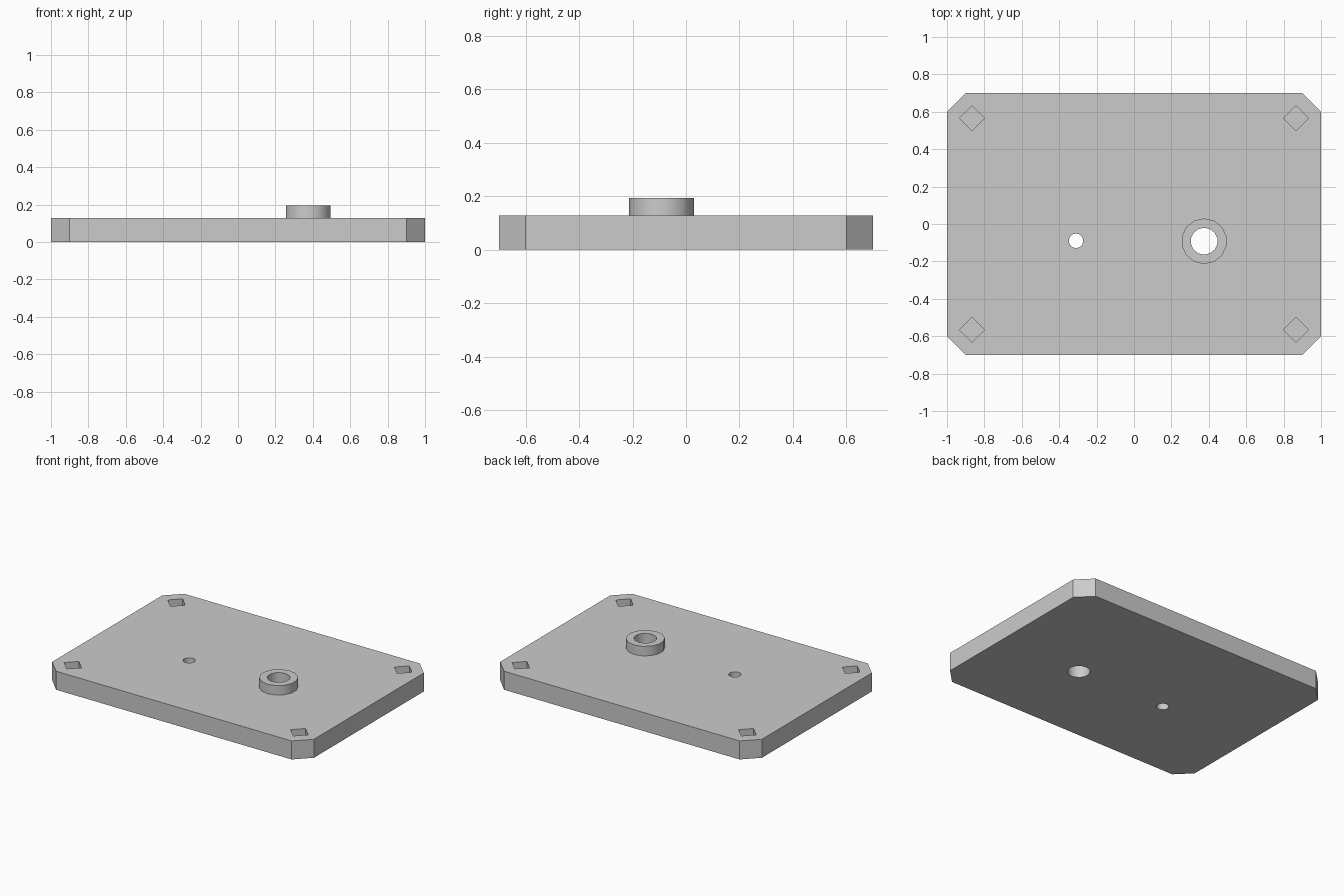
import bpy, bmesh, math

cube = bpy.data.objects.get("Cube")
if cube:
    bpy.data.objects.remove(cube, do_unlink=True)

grey = bpy.data.materials.new("plain_grey")
grey.use_nodes = True
colour = (0.6, 0.6, 0.6, 1)
grey.diffuse_color = colour
grey.node_tree.nodes["Principled BSDF"].inputs["Base Color"].default_value = colour

HX, HY, CUT, TOP, BOSS_TOP = 1.0, 0.7, 0.1, 0.128, 0.194
BOSS = (0.375, -0.092)
PIN = (-0.31, -0.09)


def prism(name, outline, z0, z1):
    """Extrude a flat outline from z0 to z1."""
    bm = bmesh.new()
    face = bm.faces.new([bm.verts.new((x, y, z0)) for x, y in outline])
    top = bmesh.ops.extrude_face_region(bm, geom=[face])["geom"]
    bmesh.ops.translate(bm, vec=(0, 0, z1 - z0),
                        verts=[v for v in top if isinstance(v, bmesh.types.BMVert)])
    bmesh.ops.recalc_face_normals(bm, faces=bm.faces)
    mesh = bpy.data.meshes.new(name)
    bm.to_mesh(mesh)
    bm.free()
    mesh.materials.append(grey)
    obj = bpy.data.objects.new(name, mesh)
    bpy.context.collection.objects.link(obj)
    return obj


def ngon(centre, radius, sides, turn=0.0):
    return [(centre[0] + radius * math.cos(turn + math.tau * i / sides),
             centre[1] + radius * math.sin(turn + math.tau * i / sides))
            for i in range(sides)]


def cut(target, cutter):
    mod = target.modifiers.new(cutter.name, "BOOLEAN")
    mod.operation = "DIFFERENCE"
    mod.solver = "EXACT"
    mod.object = cutter
    cutter.hide_render = True
    cutter.hide_set(True)


# Base plate with clipped corners
corner = [(HX, HY - CUT), (HX - CUT, HY)]
outline = []
for sx, sy in ((1, 1), (-1, 1), (-1, -1), (1, -1)):
    pts = [(sx * x, sy * y) for x, y in corner]
    outline += pts if sx * sy > 0 else pts[::-1]
plate = prism("base_plate", outline, 0, TOP)

# Raised collar, joined to the plate
collar = prism("collar", ngon(BOSS, 0.122, 14, math.pi / 2), TOP - 0.02, BOSS_TOP)
join = plate.modifiers.new("collar_union", "BOOLEAN")
join.operation = "UNION"
join.solver = "EXACT"
join.object = collar
collar.hide_render = True
collar.hide_set(True)

# Through holes
cut(plate, prism("collar_hole_cutter", ngon(BOSS, 0.072, 14, math.pi / 2), -0.1, 0.4))
cut(plate, prism("pin_hole_cutter", ngon(PIN, 0.039, 14, math.pi / 2), -0.1, 0.4))

# Blind diamond pockets near the corners
for sx in (-1, 1):
    for sy in (-1, 1):
        cut(plate, prism("pocket_cutter", ngon((sx * 0.866, sy * 0.566), 0.067, 4),
                         TOP - 0.09, 0.3))

# Bake the modifiers and remove the cutters
bpy.context.view_layer.update()
graph = bpy.context.evaluated_depsgraph_get()
final = bpy.data.meshes.new_from_object(plate.evaluated_get(graph))
helpers = [m.object for m in plate.modifiers]
plate.modifiers.clear()
plate.data = final
for h in helpers:
    bpy.data.objects.remove(h, do_unlink=True)

# Round walls are smooth, corners stay sharp
bpy.ops.object.select_all(action="DESELECT")
plate.select_set(True)
bpy.context.view_layer.objects.active = plate
bpy.ops.object.shade_smooth_by_angle(angle=math.radians(28))
